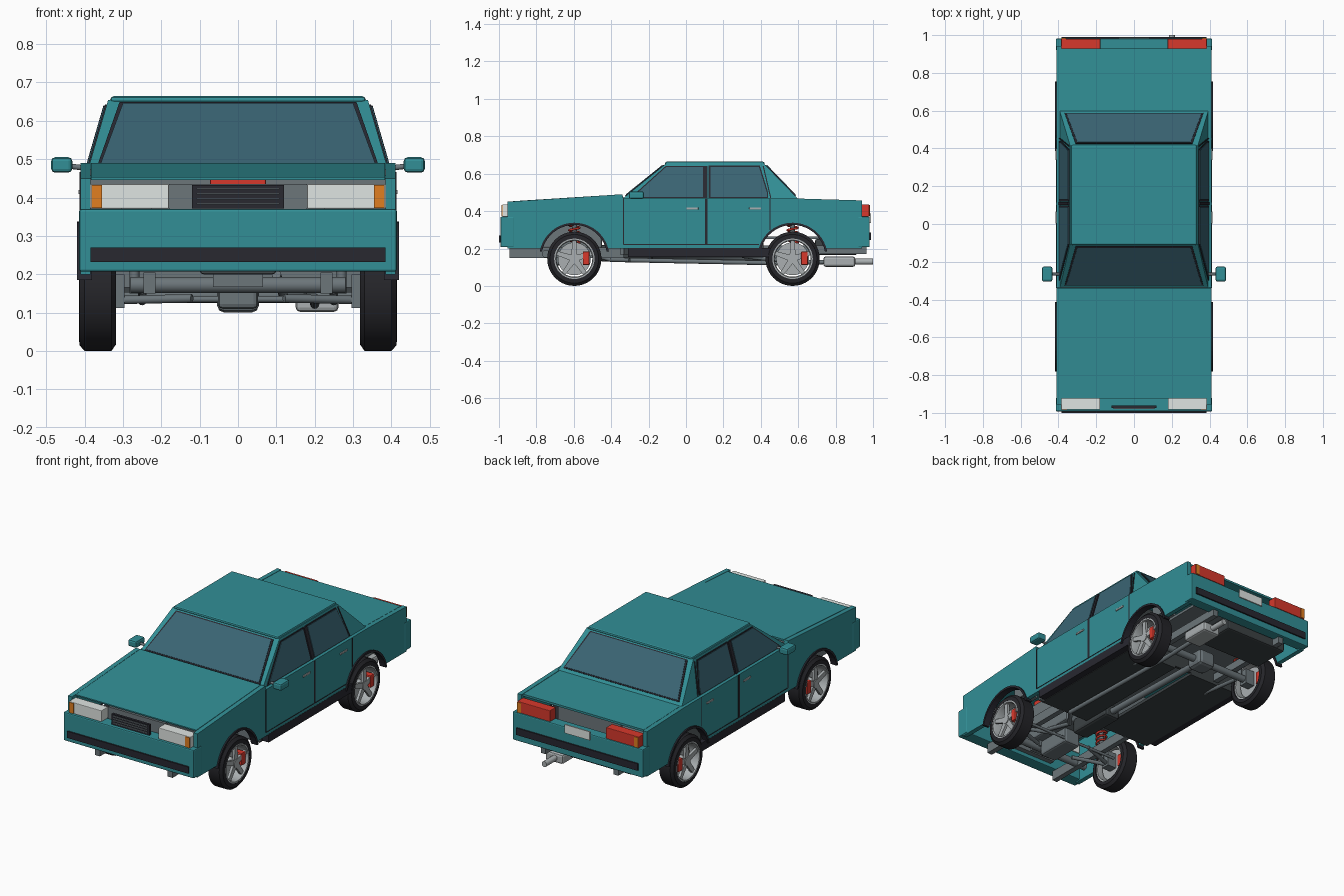
import bpy, bmesh
from math import pi, sin, cos, asin
from mathutils import Vector, Matrix

old = bpy.data.objects.get("Cube")
if old:
    bpy.data.objects.remove(old, do_unlink=True)


def material(name, r, g, b):
    m = bpy.data.materials.new(name)
    m.use_nodes = True
    m.diffuse_color = (r, g, b, 1)
    m.node_tree.nodes["Principled BSDF"].inputs["Base Color"].default_value = (r, g, b, 1)
    return m


TEAL = material("body_teal", .032, .275, .305)
GLASS = material("tinted_glass", .042, .128, .172)
TYRE = material("tyre_black", .018, .018, .022)
TRIM = material("trim_dark", .021, .021, .03)
FLOOR = material("underbody_dark", .045, .054, .058)
STEEL = material("steel_grey", .15, .18, .195)
SILVER = material("alloy_silver", .4, .43, .44)
RED = material("signal_red", .68, .04, .025)
ORANGE = material("indicator_orange", .75, .21, .015)
WHITE = material("lamp_white", .74, .78, .76)


def finish(name, bm, mat, sym=False, bevel=0, smooth=False):
    bmesh.ops.recalc_face_normals(bm, faces=bm.faces)
    me = bpy.data.meshes.new(name)
    bm.to_mesh(me)
    bm.free()
    me.materials.append(mat)
    ob = bpy.data.objects.new(name, me)
    bpy.context.collection.objects.link(ob)
    if bevel:
        mod = ob.modifiers.new("Bevel", "BEVEL")
        mod.width, mod.segments = bevel, 2
    if sym:
        ob.modifiers.new("Mirror", "MIRROR").use_mirror_merge = False
    if smooth:
        bpy.ops.object.select_all(action="DESELECT")
        ob.select_set(True)
        bpy.context.view_layer.objects.active = ob
        bpy.ops.object.shade_smooth_by_angle()
    return ob


def box(name, x, y, z, mat, **kw):
    bm = bmesh.new()
    bmesh.ops.create_cube(bm, size=1)
    for v in bm.verts:
        v.co = [r[0] if c < 0 else r[1] for r, c in zip((x, y, z), v.co)]
    return finish(name, bm, mat, **kw)


def prism(name, pts, offset, mat, **kw):
    bm = bmesh.new()
    face = bm.faces.new([bm.verts.new(p) for p in pts])
    ext = bmesh.ops.extrude_face_region(bm, geom=[face], use_keep_orig=True)["geom"]
    bmesh.ops.translate(bm, vec=offset, verts=[v for v in ext if isinstance(v, bmesh.types.BMVert)])
    return finish(name, bm, mat, **kw)


def side(name, yz, x0, x1, mat, **kw):
    return prism(name, [(x0, y, z) for y, z in yz], (x1 - x0, 0, 0), mat, **kw)


def rod(name, a, b, r, mat, n=16, **kw):
    a, b = Vector(a), Vector(b)
    bm = bmesh.new()
    bmesh.ops.create_cone(bm, cap_ends=True, segments=n, radius1=r, radius2=r, depth=(b - a).length)
    bm.transform(Matrix.Translation((a + b) / 2) @ (b - a).to_track_quat("Z", "Y").to_matrix().to_4x4())
    return finish(name, bm, mat, smooth=True, **kw)


def lathe(name, profile, y, z, mat, n=40):
    # Closed (x, radius) outline turned about the wheel axis
    bm = bmesh.new()
    vs = [bm.verts.new((x, y, z + r)) for x, r in profile]
    es = [bm.edges.new((vs[i], vs[i - 1])) for i in range(len(vs))]
    bmesh.ops.spin(bm, geom=vs + es, cent=(0, y, z), axis=(1, 0, 0), angle=2 * pi, steps=n)
    bmesh.ops.remove_doubles(bm, verts=bm.verts, dist=.0002)
    return finish(name, bm, mat, sym=True, smooth=True)


def arc(yc, r, z0, n=20):
    a = asin((z0 - .15) / r)
    return [(yc + r * cos(t), .15 + r * sin(t))
            for t in (pi - a + (2 * a - pi) * i / n for i in range(n + 1))]


AXLES = {"front": -.597, "rear": .57}

# Body sides with wheel arches
outline = ([(-.955, .2)] + arc(-.597, .18, .2) + arc(.57, .18, .2) +
           [(.942, .2), (.942, .457), (.6, .467), (-.335, .467), (-.34, .49), (-.955, .45)])
side("body_side", outline, .385, .411, TEAL, sym=True)
for end, y in AXLES.items():
    side(end + "_arch_trim", arc(y, .188, .185) + arc(y, .176, .185)[::-1], .38, .419, TRIM, sym=True)

# Hood, trunk lid and bulkheads
side("hood", [(-.925, .453), (-.34, .49), (-.34, .48), (-.925, .446)], -.383, .383, TEAL)
side("trunk_lid", [(.58, .467), (.93, .457), (.93, .445), (.58, .455)], -.383, .383, TEAL)
box("firewall", (-.384, .384), (-.35, -.335), (.165, .475), STEEL)
box("rear_bulkhead", (-.384, .384), (.4, .415), (.165, .455), FLOOR)
box("trunk_floor", (-.3, .3), (.415, .925), (.25, .265), STEEL)
box("tail_panel", (-.2, .2), (.86, .875), (.26, .43), STEEL)

# Bumpers with rubbing strips
box("front_bumper", (-.414, .414), (-.992, -.92), (.207, .37), TEAL, bevel=.006)
box("front_bumper_strip", (-.385, .385), (-1, -.991), (.232, .27), TRIM)
box("rear_bumper", (-.414, .414), (.92, .982), (.207, .37), TEAL, bevel=.006)
box("rear_bumper_strip", (-.385, .385), (.981, .99), (.245, .285), TRIM)
box("rear_plate", (-.08, .08), (.981, .988), (.337, .386), WHITE)

# Lamps and grille
box("headlamp", (.18, .386), (-.982, -.92), (.371, .435), WHITE, sym=True, bevel=.003)
box("front_indicator", (.354, .382), (-.986, -.98), (.373, .432), ORANGE, sym=True)
box("tail_lamp", (.178, .386), (.925, .98), (.371, .435), RED, sym=True, bevel=.003)
box("rear_indicator", (.36, .383), (.978, .984), (.373, .432), ORANGE, sym=True)
box("grille", (-.12, .12), (-.975, -.96), (.371, .432), TRIM)
for i in range(4):
    z = .384 + i * .013
    box("grille_slat", (-.108, .108), (-.98, -.974), (z - .002, z + .002), STEEL)
box("radiator", (-.18, .18), (-.92, -.89), (.23, .435), STEEL)


# Greenhouse: leaning planes shared by the shell, panes and seals
def lean_x(z): return .392 - (z - .47) * .29
def front_y(z): return -.335 + (z - .47) * 1.24
def back_y(z): return .595 - (z - .47) * .97


bm = bmesh.new()
for z in (.45, .654):
    for s in (-1, 1):
        for f in (front_y, back_y):
            bm.verts.new((s * lean_x(z), f(z), z))
bmesh.ops.convex_hull(bm, input=bm.verts)
bmesh.ops.dissolve_limit(bm, angle_limit=.01, verts=bm.verts, edges=bm.edges)
finish("cabin_shell", bm, TEAL)
box("roof", (-.333, .333), (-.112, .42), (.645, .664), TEAL, bevel=.009)


def screen(name, f, grow, offset, mat):
    lo, hi = .484 - grow / 2, .641 + grow / 2
    a, b = .358 + grow, .3 + grow
    prism(name, [(-a, f(lo), lo), (a, f(lo), lo), (b, f(hi), hi), (-b, f(hi), hi)], offset, mat)


for name, f, s in (("windscreen", front_y, -1), ("rear_window", back_y, 1)):
    screen(name + "_seal", f, .009, (0, s * .003, .003), TRIM)
    screen(name, f, 0, (0, s * .005, .005), GLASS)

PANES = {"front_door_window": [(-.285, .475), (-.105, .637), (.09, .637), (.09, .475)],
         "rear_door_window": [(.13, .475), (.13, .637), (.39, .637), (.432, .5), (.432, .475)]}
for name, yz in PANES.items():
    c = Vector((sum(p[0] for p in yz), sum(p[1] for p in yz))) / len(yz)
    for tag, k, t, mat in (("_seal", 1.06, .004, TRIM), ("", 1, .007, GLASS)):
        pts = [c + (Vector(p) - c) * k for p in yz]
        prism(name + tag, [(lean_x(z), y, z) for y, z in pts], (t, 0, 0), mat, sym=True)
prism("centre_pillar_gap", [(lean_x(z), y, z) for y, z in
      ((.1, .47), (.116, .47), (.116, .64), (.1, .64))], (.008, 0, 0), TRIM, sym=True)
prism("rear_pillar_gap", [(lean_x(z), y, z) for y, z in
      ((.45, .47), (.456, .47), (.416, .64), (.41, .64))], (.004, 0, 0), TRIM, sym=True)

# Door seams, handles, sills and mirrors
for y, w, z in ((-.335, .003, .222), (.108, .007, .222), (.45, .003, .3)):
    box("door_seam", (.41, .413), (y - w, y + w), (z, .467), TRIM, sym=True)
box("door_bottom_seam", (.41, .413), (-.335, .39), (.219, .223), TRIM, sym=True)
for y in (.003, .338):
    box("door_handle", (.409, .416), (y, y + .063), (.409, .42), SILVER, sym=True, bevel=.002)
box("sill", (.37, .412), (-.31, .45), (.155, .203), TRIM, sym=True)
box("mirror", (.432, .487), (-.305, -.225), (.465, .505), TEAL, sym=True, bevel=.01)
rod("mirror_arm", (.385, -.265, .475), (.44, -.265, .482), .007, STEEL, sym=True)

# Wheels, brakes and springs
R = .145
for end, y in AXLES.items():
    lathe(end + "_tyre", [(.318, .108), (.318, .128), (.33, R), (.4, R), (.413, .13), (.415, .108)], y, R, TYRE)
    lathe(end + "_rim", [(.325, .098), (.325, .109), (.414, .109), (.414, .1), (.405, .096)], y, R, SILVER)
    rod(end + "_hub", (.36, y, R), (.411, y, R), .024, SILVER, sym=True)
    rod(end + "_brake_disc", (.352, y, R), (.36, y, R), .088, SILVER, n=32, sym=True)
    box(end + "_caliper", (.345, .41), (y + .045, y + .081), (.112, .184), RED, sym=True, bevel=.005)
    box(end + "_knuckle", (.296, .352), (y - .025, y + .025), (.112, .2), STEEL, sym=True)
    box(end + "_spring_tower", (.225, .305), (y - .05, y + .05), (.325, .4), STEEL, sym=True)
    for i in range(5):
        a = pi / 2 + i * 2 * pi / 5
        d, n = Vector((0, cos(a), sin(a))), Vector((0, -sin(a), cos(a)))
        c = Vector((.392, y, R))
        prism(end + "_spoke", [c + d * .015 - n * .016, c + d * .1 - n * .011,
              c + d * .1 + n * .011, c + d * .015 + n * .016], (.015, 0, 0), SILVER, sym=True)
    for s in (-1, 1):
        cu = bpy.data.curves.new(end + "_spring", "CURVE")
        cu.dimensions, cu.bevel_depth, cu.bevel_resolution = "3D", .006, 1
        sp = cu.splines.new("POLY")
        sp.points.add(48)
        for i, p in enumerate(sp.points):
            t = i * 2 * pi / 12
            p.co = (s * .27 + .028 * cos(t), y + .028 * sin(t), .225 + .0022 * i, 1)
        cu.materials.append(RED)
        bpy.context.collection.objects.link(bpy.data.objects.new(end + "_spring", cu))
    rod(end + "_damper", (.27, y, .15), (.27, y, .36), .013, STEEL, sym=True)

# Floor, chassis rails and tank
box("floor_pan", (.055, .372), (-.335, .415), (.152, .17), FLOOR, sym=True)
box("tunnel", (-.06, .06), (-.335, .415), (.2, .212), STEEL)
box("front_rail", (.215, .246), (-.945, -.33), (.15, .205), STEEL, sym=True)
box("rear_rail", (.215, .246), (.41, .965), (.17, .215), STEEL, sym=True)
box("fuel_tank", (-.3, .1), (.69, .915), (.165, .25), FLOOR, bevel=.01)

# Engine and gearbox
box("engine_block", (-.1, .1), (-.83, -.45), (.2, .41), STEEL, bevel=.01)
box("valve_cover", (-.073, .073), (-.76, -.48), (.41, .4515), RED, bevel=.004)
box("oil_pan", (-.052, .052), (-.73, -.52), (.11, .2), STEEL, bevel=.012)
box("gearbox", (-.05, .05), (-.46, -.18), (.13, .22), FLOOR, bevel=.015)

# Suspension and driveline
rod("front_crossmember", (-.28, -.75, .172), (.28, -.75, .172), .021, STEEL)
box("front_mount", (-.065, .065), (-.8, -.72), (.167, .206), STEEL)
rod("steering_rod", (-.3, -.53, .135), (.3, -.53, .135), .008, STEEL)
for dy in (-.07, .07):
    rod("lower_arm", (.12, -.6 + dy, .137), (.32, -.6, .133), .011, STEEL, sym=True)
rod("drive_shaft", (0, -.2, .165), (0, .53, .15), .018, STEEL)
rod("rear_axle", (-.34, .57, R), (.34, .57, R), .02, STEEL)
box("differential", (-.055, .055), (.515, .625), (.1, .19), STEEL, bevel=.02)
rod("trailing_arm", (.25, .3, .16), (.25, .56, .13), .011, STEEL, sym=True)

# Exhaust
path = [(.1, -.6, .2), (.12, -.4, .14), (.2, -.3, .138), (.2, .48, .122), (.2, .74, .128)]
for a, b in zip(path, path[1:]):
    rod("exhaust_pipe", a, b, .012, STEEL)
box("muffler", (.15, .262), (.735, .905), (.102, .157), SILVER, bevel=.012)
rod("tailpipe", (.2, .9, .13), (.2, 1, .13), .016, SILVER)
